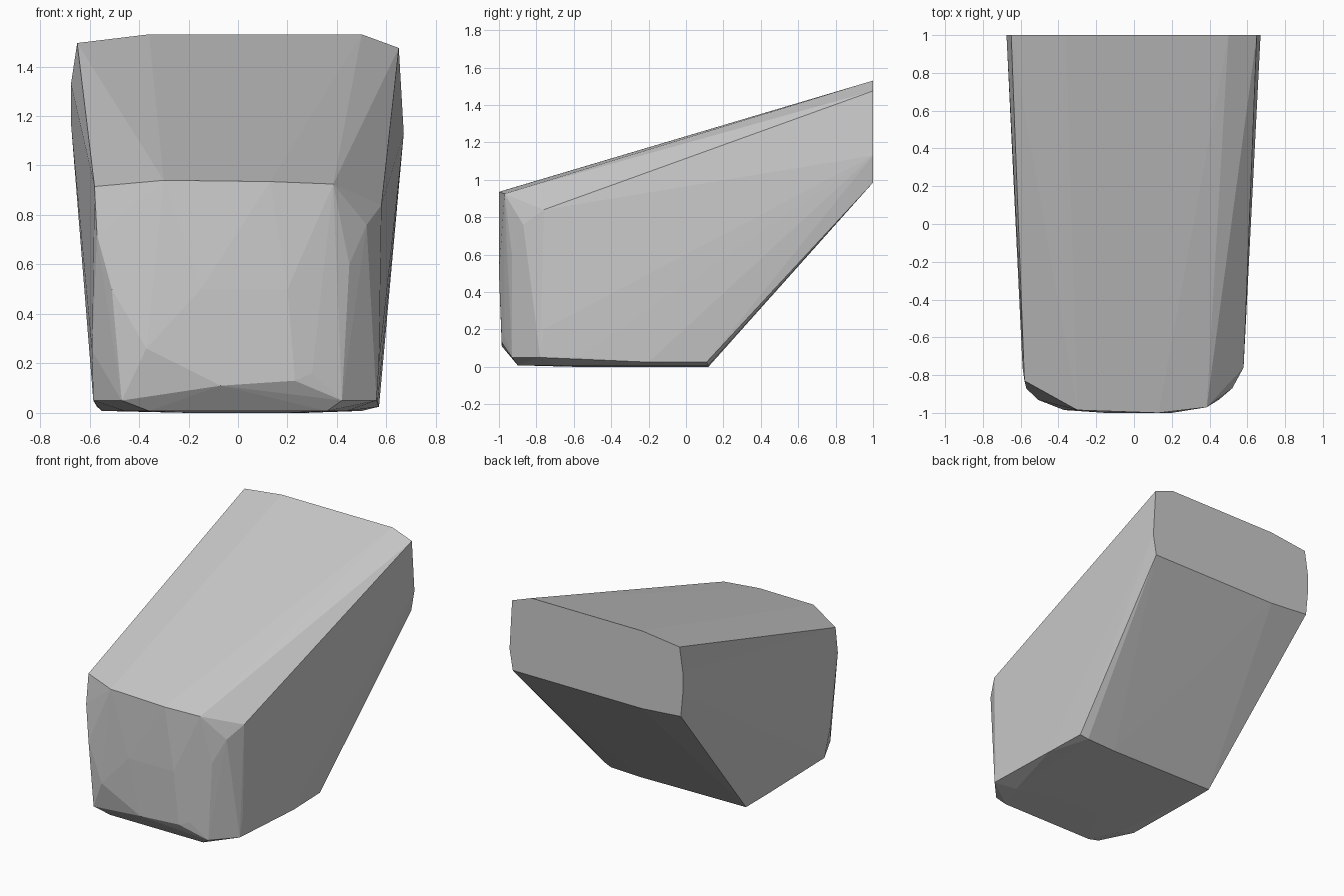
import bpy
import bmesh

# Remove the default cube
default_cube = bpy.data.objects.get("Cube")
if default_cube is not None:
    bpy.data.objects.remove(default_cube, do_unlink=True)


def make_material(name, value):
    """Create one plain flat grey material."""
    material = bpy.data.materials.new(name)
    material.use_nodes = True
    colour = (value, value, value, 1.0)
    material.diffuse_color = colour
    shader = material.node_tree.nodes["Principled BSDF"]
    shader.inputs["Base Color"].default_value = colour
    return material


def section(y, *outline):
    """Place an outline of (x, z) corners on the plane at depth y."""
    return [(x, y, z) for x, z in outline]


def level(z, *outline):
    """Place an outline of (x, y) corners on the plane at height z."""
    return [(x, y, z) for x, y in outline]


def hull_object(name, corners, material):
    """Wrap a faceted convex shell around the given corners."""
    bm = bmesh.new()
    for corner in corners:
        bm.verts.new(corner)
    result = bmesh.ops.convex_hull(bm, input=bm.verts[:])
    loose = {v for v in result["geom_interior"] + result["geom_unused"]
             if isinstance(v, bmesh.types.BMVert) and v.is_valid}
    bmesh.ops.delete(bm, geom=list(loose), context="VERTS")
    bmesh.ops.recalc_face_normals(bm, faces=bm.faces[:])
    mesh = bpy.data.meshes.new(name)
    bm.to_mesh(mesh)
    bm.free()
    mesh.materials.append(material)
    shell = bpy.data.objects.new(name, mesh)
    bpy.context.collection.objects.link(shell)
    return shell


# Flat back end
corners = section(1, (-.65, 1.495), (-.36, 1.53), (.5, 1.53), (.65, 1.475),
                  (.67, 1.13), (.645, .985), (-.36, .985), (-.66, 1.01),
                  (-.675, 1.17), (-.675, 1.33))

# Blunt front face and its upper edge
corners += section(-.985, (-.3, .94), (-.37, .26), (-.07, .11), (.23, .13))
corners += section(-1, (.13, .935), (-.15, .5), (.2, .5))
corners += section(-.97, (.385, .925), (.3, .16))

# Rounded front corners, left and right
corners += section(-.93, (.45, .6), (-.51, .5), (-.47, .05), (.42, .05))
corners += section(-.87, (.52, .76), (-.57, .72))
corners += section(-.83, (-.58, .915))
corners += section(-.76, (.58, .84), (.57, .2), (-.59, .25))

# Chamfer around the foot
corners += level(.05, (-.585, -.7), (.56, -.78), (.565, -.57))
corners += level(.025, (.57, -.2), (.56, .11), (-.57, -.07))

# Underside
corners += level(.008, (-.55, .12), (.5, .12), (-.46, -.7), (.44, -.7),
                 (-.36, -.9), (.36, -.9))
corners += level(0, (.27, .12), (-.2, -.6), (.2, -.6))

hull_object("faceted_block", corners, make_material("light_grey", .6))
